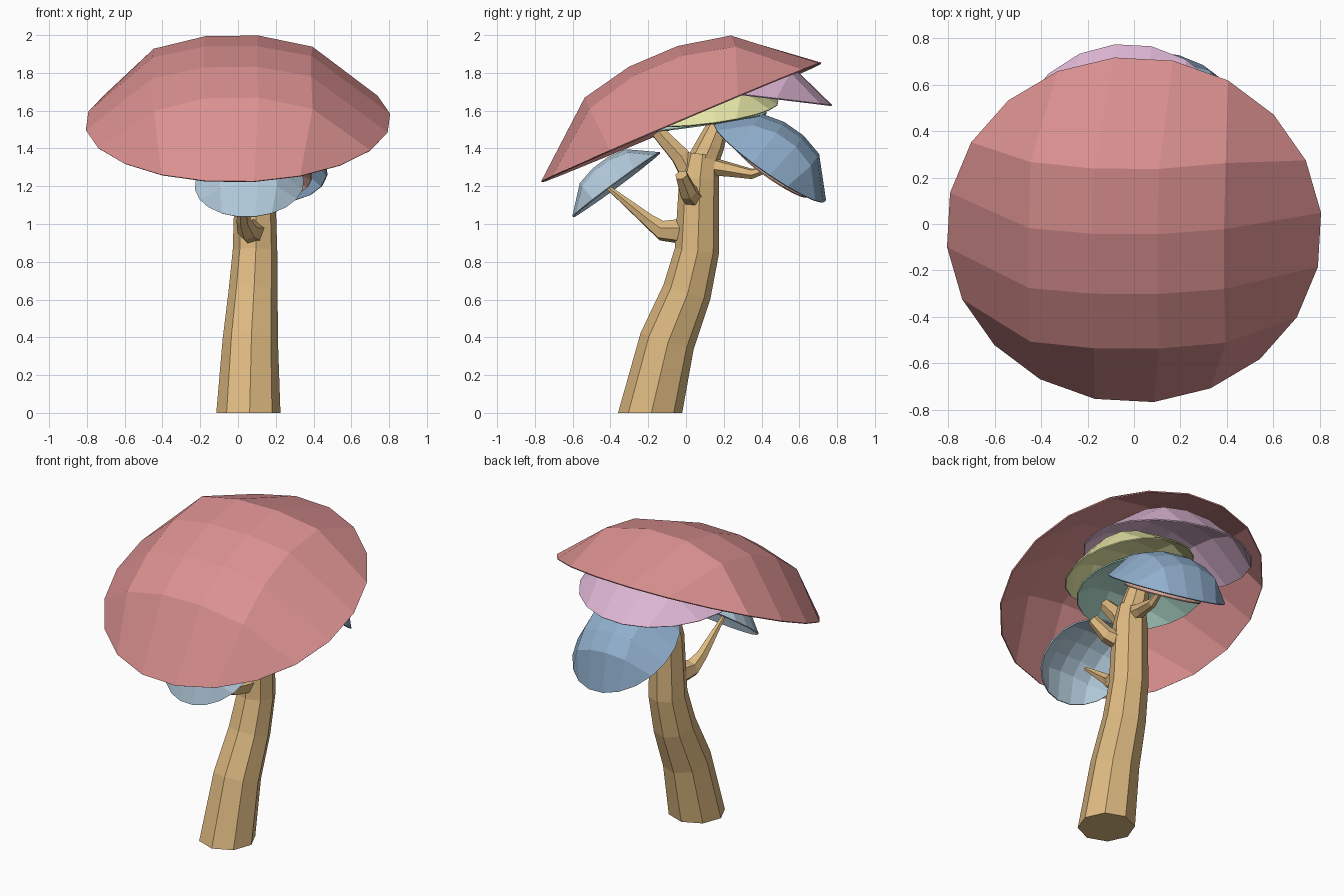
import bpy, bmesh, math
from mathutils import Vector, Matrix

cube = bpy.data.objects.get("Cube")
if cube:
    bpy.data.objects.remove(cube, do_unlink=True)


def material(name, rgb):
    m = bpy.data.materials.new(name)
    m.use_nodes = True
    color = (*rgb, 1)
    m.diffuse_color = color
    m.node_tree.nodes["Principled BSDF"].inputs["Base Color"].default_value = color
    return m


bark = material("tan bark", (.73, .49, .22))
pink = material("rose pink", (.71, .28, .28))
lilac = material("lilac", (.73, .47, .66))
yellow = material("pale yellow", (.79, .79, .39))
mint = material("mint", (.44, .70, .60))
blue = material("blue", (.28, .43, .61))
sky = material("light blue", (.46, .61, .73))
salmon = material("salmon", (.77, .44, .36))


def add_object(name, bm, mat):
    bmesh.ops.recalc_face_normals(bm, faces=bm.faces)
    mesh = bpy.data.meshes.new(name)
    bm.to_mesh(mesh)
    bm.free()
    mesh.materials.append(mat)
    ob = bpy.data.objects.new(name, mesh)
    bpy.context.collection.objects.link(ob)
    return ob


rim_spin = Matrix.Rotation(math.radians(-3), 2)


def canopy(name, mat, center, radius, height, slope_x, slope_y, lean=0):
    """Faceted leaf dome: a square grid rounded to a disc, bulged and tilted."""
    bm = bmesh.new()
    bmesh.ops.create_grid(bm, x_segments=5, y_segments=5, size=1)
    ey = Vector((0, 1, slope_y)).normalized()
    n = Vector((-slope_x, -slope_y, 1)).normalized()
    ex = ey.cross(n).normalized()
    ey = n.cross(ex)
    for v in bm.verts:
        a, b = v.co.x, v.co.y
        if max(abs(a), abs(b)) > .99:
            # rim points are spread evenly round the circle
            if abs(a) > abs(b) - .001:
                t = b / a * math.pi / 4
                p = Vector((math.cos(t), math.sin(t))) * math.copysign(1, a)
            else:
                t = a / b * math.pi / 4
                p = Vector((math.sin(t), math.cos(t))) * math.copysign(1, b)
            p = rim_spin @ p
            h = 0
        else:
            p = Vector((a, b)) * .865
            h = height * (1 - p.length_squared) ** .58
        v.co = Vector(center) + (ex * p.x + ey * p.y) * radius + (n + ex * lean) * h
    ob = add_object(name, bm, mat)
    shell = ob.modifiers.new("thin shell", 'SOLIDIFY')
    shell.thickness = .008
    shell.offset = -1


def limb(name, path, sides=8):
    """Tapered faceted tube along (x, y, z, radius) points."""
    bm = bmesh.new()
    pts = [Vector(p[:3]) for p in path]
    rings = []
    for i, p in enumerate(pts):
        d = (pts[min(i + 1, len(pts) - 1)] - pts[max(i - 1, 0)]).normalized()
        if p.z == 0:
            d = Vector((0, 0, 1))
        turn = Vector((0, 0, 1)).rotation_difference(d).to_matrix()
        ring = []
        for k in range(sides):
            t = 2 * math.pi * (k + .05) / sides
            offset = Vector((math.cos(t), math.sin(t), 0)) * path[i][3]
            ring.append(bm.verts.new(p + turn @ offset))
        rings.append(ring)
    for low, high in zip(rings, rings[1:]):
        for k in range(sides):
            j = (k + 1) % sides
            bm.faces.new((low[k], low[j], high[j], high[k]))
    bm.faces.new(rings[0][::-1])
    bm.faces.new(rings[-1])
    add_object(name, bm, bark)


# Trunk, leaning back then straightening
limb("trunk", [(.055, -.19, 0, .17), (.065, -.1, .38, .147), (.08, .005, .64, .13),
               (.09, .058, .86, .118), (.09, .07, 1.24, .106), (.09, .085, 1.37, .085)])

# Branches
limb("top_branch", [(.09, .08, 1.31, .085), (.09, .13, 1.42, .075), (.09, .19, 1.57, .05)])
limb("forward_branch", [(.09, .06, 1.2, .065), (.09, -.03, 1.36, .055),
                        (.09, -.15, 1.49, .04)], 6)
limb("side_branch", [(.13, .05, 1.13, .06), (.22, .01, 1.17, .05), (.3, -.025, 1.26, .035)], 6)
limb("rear_branch", [(.1, .1, 1.31, .055), (.12, .22, 1.29, .04),
                     (.15, .35, 1.265, .028), (.17, .46, 1.3, .015)], 6)
limb("front_branch", [(.08, .02, .96, .075), (.05, -.13, .965, .055),
                      (.03, -.2, 1.02, .038), (.02, -.42, 1.2, .012)], 6)

# Leaf canopies
canopy("main_canopy", pink, (0, -.025, 1.54), .81, .39, .015, .425, -.09)
canopy("rear_upper_canopy", lilac, (-.03, .275, 1.69), .505, .225, 0, -.12)
canopy("inner_canopy", yellow, (.12, .1, 1.6), .395, .19, -.18, .12)
canopy("lower_inner_canopy", mint, (-.02, .045, 1.535), .39, .14, -.04, .14)
canopy("rear_canopy", blue, (.12, .445, 1.325), .36, .22, -.19, -.7)
canopy("small_rear_canopy", salmon, (.16, .455, 1.28), .235, .07, -.19, -.7)
canopy("front_canopy", sky, (.06, -.37, 1.21), .29, .145, .05, .74)
